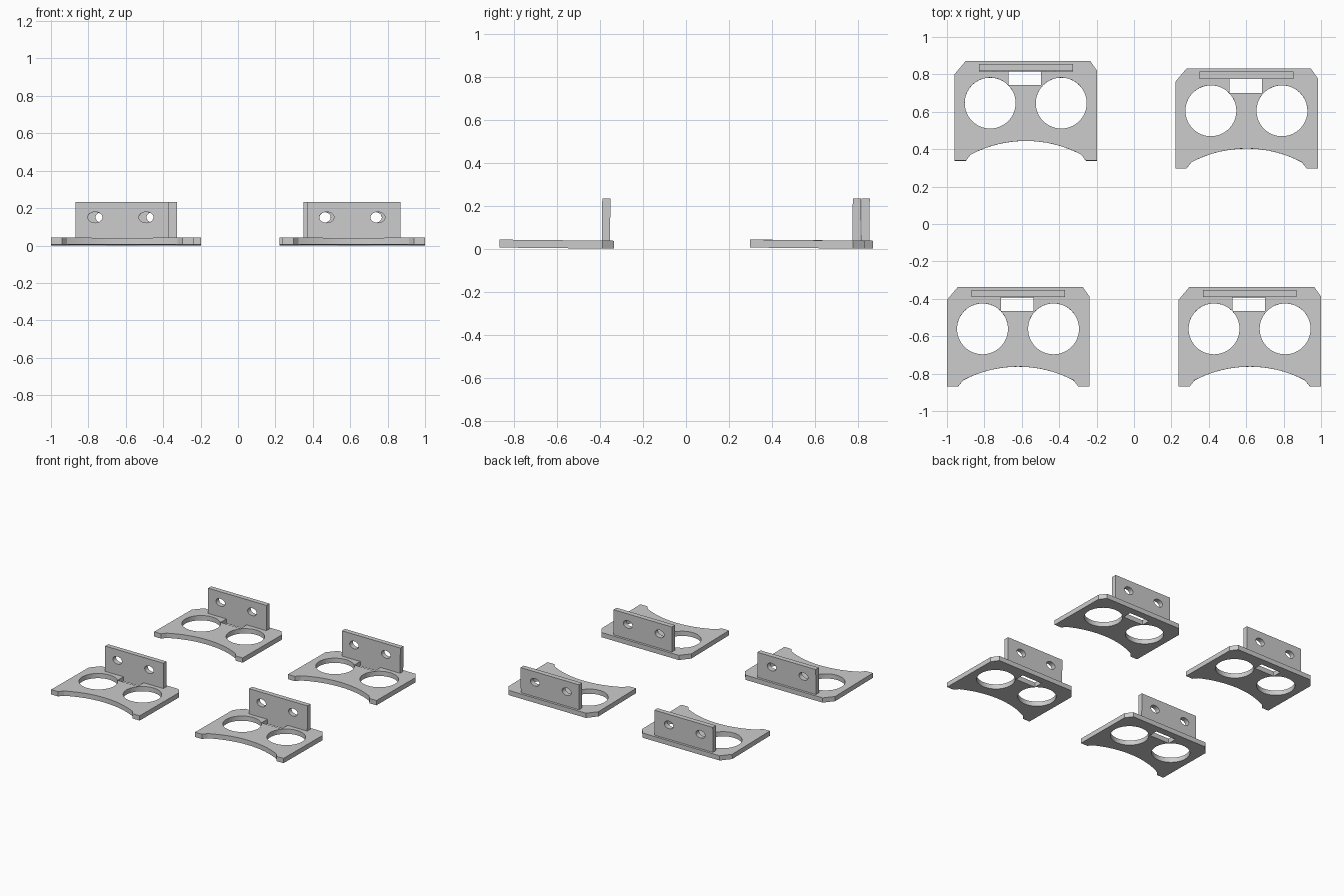
import bpy, bmesh
from math import sin, cos, pi, asin, radians
from mathutils import Matrix, Vector

if "Cube" in bpy.data.objects:
    bpy.data.objects.remove(bpy.data.objects["Cube"])


def ellipse(cx, cy, rx, ry, n):
    return [(cx + rx * cos(2 * pi * i / n), cy + ry * sin(2 * pi * i / n)) for i in range(n)]


def rect(x0, x1, y0, y1):
    return [(x0, y0), (x1, y0), (x1, y1), (x0, y1)]


def sheet(name, loops, thickness):
    """Flat sheet, centred on z = 0: first loop is the outline, the rest are holes."""
    cu = bpy.data.curves.new(name, 'CURVE')
    cu.dimensions = '2D'
    cu.fill_mode = 'BOTH'
    cu.extrude = thickness / 2
    for pts in loops:
        sp = cu.splines.new('POLY')
        sp.points.add(len(pts) - 1)
        for p, (x, y) in zip(sp.points, pts):
            p.co = (x, y, 0, 1)
        sp.use_cyclic_u = True
    tmp = bpy.data.objects.new(name, cu)
    bpy.context.collection.objects.link(tmp)
    dg = bpy.context.evaluated_depsgraph_get()
    me = bpy.data.meshes.new_from_object(tmp.evaluated_get(dg))
    bpy.data.objects.remove(tmp)
    bpy.data.curves.remove(cu)
    bm = bmesh.new()
    bm.from_mesh(me)
    bmesh.ops.remove_doubles(bm, verts=bm.verts, dist=1e-5)
    bmesh.ops.recalc_face_normals(bm, faces=bm.faces)
    bm.to_mesh(me)
    bm.free()
    me.name = name
    return me


# Plate outline: origin at the middle of the back edge, shallow arc cut in the front
W, D, T = 0.381, 0.533, 0.037
half, rise = 0.295, 0.073
R = (half ** 2 + rise ** 2) / (2 * rise)
a = asin(half / R)
arc = [(R * sin(t), -0.427 - R + R * cos(t)) for t in (-a + 2 * a * i / 16 for i in range(17))]
outline = ([(-W, -D), (-0.321, -D)] + arc +
           [(0.321, -D), (W, -D), (W, -0.052), (W - 0.037, 0), (-W + 0.059, 0), (-W, -0.07)])

# Plate with two large round holes and a slot
plate = sheet("plate", [outline,
                        ellipse(-0.191, -0.225, 0.136, 0.136, 64),
                        ellipse(0.189, -0.225, 0.136, 0.136, 64),
                        rect(-0.092, 0.082, -0.129, -0.056)], T)

# Upright wall with two oval screw holes
wall = sheet("wall", [rect(-0.251, 0.251, 0.02, 0.2325),
                      ellipse(-0.145, 0.15, 0.039, 0.029, 32),
                      ellipse(0.128, 0.15, 0.039, 0.029, 32)], 0.038)

plate_m = Matrix.Translation((0, 0, T / 2))
wall_m = Matrix.Translation((0, -0.037, 0)) @ Matrix.Rotation(pi / 2, 4, 'X')

# Four brackets, each tipped very slightly up at the front
spots = {"back_left": (-0.578, 0.871), "back_right": (0.602, 0.83),
         "front_left": (-0.619, -0.336), "front_right": (0.619, -0.336)}
for place, (x, y) in spots.items():
    base = Matrix.Translation((x, y, 0)) @ Matrix.Rotation(-0.01, 4, 'X')
    for me, m in ((plate, plate_m), (wall, wall_m)):
        ob = bpy.data.objects.new(f"{place}_{me.name}", me.copy())
        bpy.context.collection.objects.link(ob)
        ob.matrix_world = base @ m
        bpy.ops.object.select_all(action='DESELECT')
        ob.select_set(True)
        bpy.context.view_layer.objects.active = ob
        bpy.ops.object.shade_smooth_by_angle(angle=radians(20))
